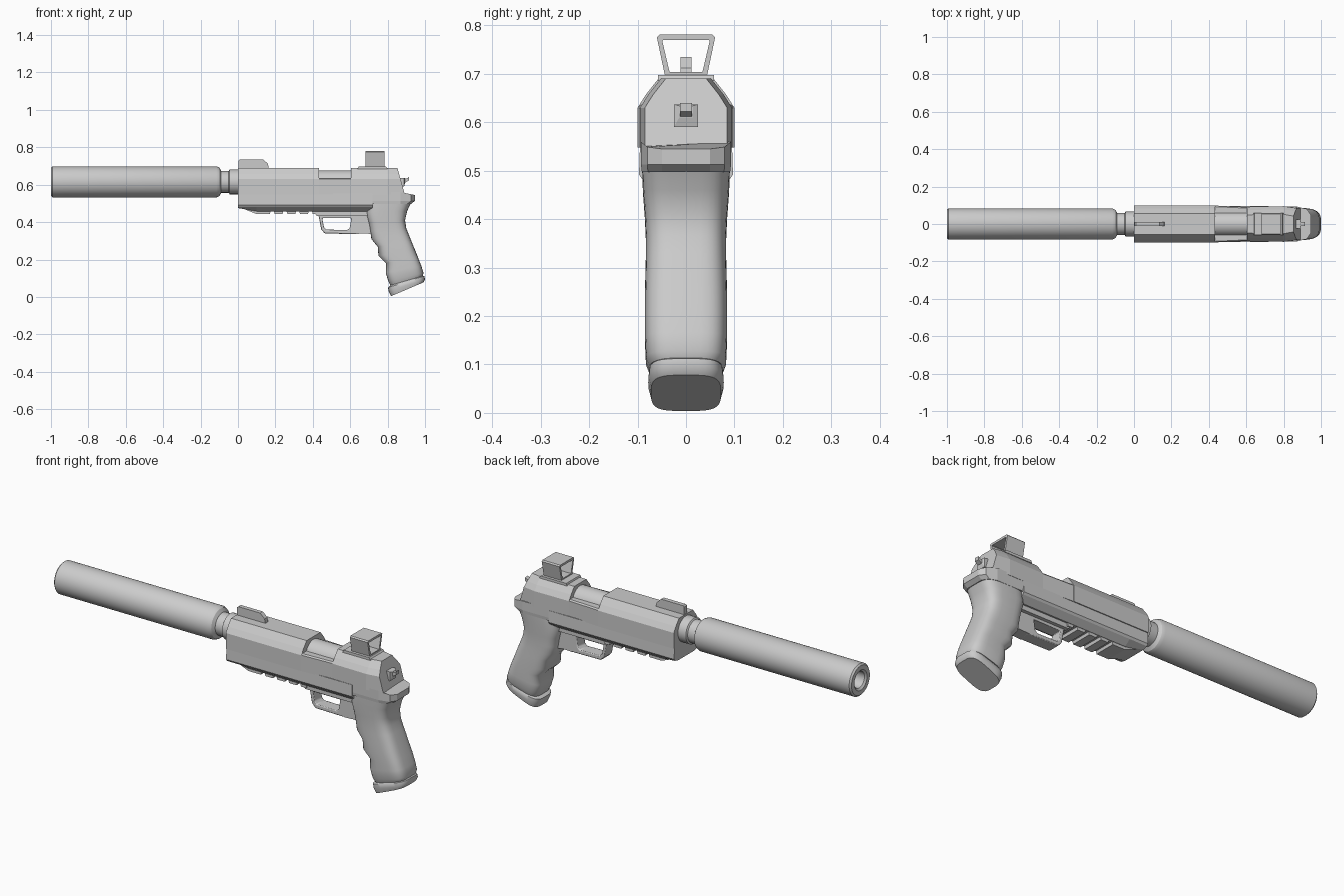
import bpy, bmesh, math

if "Cube" in bpy.data.objects:
    bpy.data.objects.remove(bpy.data.objects["Cube"])

def make(name, verts, faces, smooth=None, bevel=0):
    me = bpy.data.meshes.new(name)
    me.from_pydata(verts, [], faces)
    bm = bmesh.new()
    bm.from_mesh(me)
    bmesh.ops.recalc_face_normals(bm, faces=bm.faces)
    bm.to_mesh(me)
    bm.free()
    ob = bpy.data.objects.new(name, me)
    bpy.context.collection.objects.link(ob)
    if bevel:
        m = ob.modifiers.new("bevel", 'BEVEL')
        m.width, m.segments, m.limit_method = bevel, 2, 'ANGLE'
    if smooth:
        bpy.ops.object.select_all(action='DESELECT')
        ob.select_set(True)
        bpy.context.view_layer.objects.active = ob
        bpy.ops.object.shade_smooth_by_angle(angle=math.radians(smooth))
    return ob

def loft(name, rings, **kw):
    """Skin equal-length rings and cap both ends."""
    n = len(rings[0])
    faces = [(k*n+i, k*n+(i+1) % n, (k+1)*n+(i+1) % n, (k+1)*n+i)
             for k in range(len(rings)-1) for i in range(n)]
    faces += [tuple(range(n)), tuple(range((len(rings)-1)*n, len(rings)*n))]
    return make(name, [p for r in rings for p in r], faces, **kw)

def lathe(name, profile, z=0.615, n=48):
    """Turn (x, radius) points round the bore axis."""
    return loft(name, [[(x, r*math.cos(2*math.pi*i/n), z+r*math.sin(2*math.pi*i/n))
                        for i in range(n)] for x, r in profile], smooth=30)

def prism(name, pts, hw, **kw):
    """Side profile in xz, extruded across y."""
    return loft(name, [[(x, y, z) for x, z in pts] for y in (-hw, hw)], **kw)

def window(name, outer, inner, place, lo, hi, **kw):
    """Closed loop with a hole, extruded from lo to hi."""
    n = len(outer)
    rings = [(outer, lo), (outer, hi), (inner, hi), (inner, lo)]
    verts = [place(a, b, d) for r, d in rings for a, b in r]
    faces = [(k*n+i, k*n+(i+1) % n, (k+1) % 4*n+(i+1) % n, (k+1) % 4*n+i)
             for k in range(4) for i in range(n)]
    return make(name, verts, faces, **kw)

def section(half):
    """Mirror half of a yz cross-section; each point is (x, y, z)."""
    return half + [(x, -y, z) for x, y, z in reversed(half)]

# Suppressor with open bore, and threaded neck
lathe("suppressor", [(-0.09, 0.06), (-0.10, 0.076), (-0.115, 0.083), (-0.992, 0.083),
                     (-1.0, 0.075), (-1.0, 0.052), (-0.992, 0.042), (-0.80, 0.04)])
lathe("barrel_neck", [(-0.11, 0.058), (-0.05, 0.058), (-0.045, 0.066), (0.02, 0.066)])
lathe("chamber_barrel", [(0.40, 0.064), (0.64, 0.064)], z=0.612)

# Slide: faceted front, low middle around the ejection opening, sloping rear
def slide_ring(x, w, slope=0):
    prof = [(w, 0.548), (w, 0.63), (w-0.017, 0.657), (w-0.043, 0.69)]
    return section([(x - slope*(z-0.548), y, z) for y, z in prof])

def low_ring(x, w):
    return section([(x, w, 0.548), (x, w, 0.63), (x, w-0.006, 0.637)])

loft("slide_front", [slide_ring(0, 0.1), slide_ring(0.433, 0.1)])
loft("slide_middle", [low_ring(0.42, 0.099), low_ring(0.62, 0.09)])
loft("slide_rear", [slide_ring(0.605, 0.092), slide_ring(0.80, 0.095), slide_ring(0.892, 0.085, 0.28)])

# Hammer spur with a tapered collar
def box_ring(x, w, z0, z1):
    return section([(x, w, z0), (x, w, z1)])

loft("hammer_collar", [box_ring(0.85, 0.025, 0.59, 0.637), box_ring(0.888, 0.025, 0.59, 0.637),
                       box_ring(0.893, 0.014, 0.61, 0.634)])
prism("hammer_spur", [(0.87, 0.605), (0.87, 0.632), (0.90, 0.632), (0.913, 0.64), (0.913, 0.622), (0.895, 0.612)], 0.012)

# Frame and accessory rail
def frame_ring(x, bottom, w):
    return section([(x, 0.095, 0.552), (x, 0.097, 0.492), (x, 0.09, 0.482), (x, w, bottom)])

loft("frame", [frame_ring(0, 0.475, 0.065), frame_ring(0.1, 0.458, 0.058), frame_ring(0.72, 0.458, 0.058)])
rail = [(0.02, 0.475), (0.10, 0.443)]
for x in (0.17, 0.238, 0.306, 0.374):
    rail += [(x, 0.443), (x+0.004, 0.457), (x+0.022, 0.457), (x+0.026, 0.443)]
rail += [(0.43, 0.443), (0.43, 0.475)]
prism("rail", rail, 0.056)
prism("frame_underside", [(0.40, 0.47), (0.42, 0.434), (0.72, 0.434), (0.72, 0.47)], 0.05)

# Trigger guard with solid rear web
window("trigger_guard",
       [(0.43, 0.44), (0.445, 0.36), (0.465, 0.339), (0.60, 0.337), (0.64, 0.337), (0.64, 0.44)],
       [(0.45, 0.421), (0.46, 0.372), (0.472, 0.36), (0.585, 0.358), (0.598, 0.37), (0.606, 0.421)],
       lambda a, b, d: (a, d, b), -0.032, 0.032, bevel=0.004, smooth=30)
prism("guard_web", [(0.63, 0.44), (0.63, 0.337), (0.69, 0.34), (0.73, 0.33), (0.73, 0.44)], 0.032)

# Rear tang above the grip
tang = section([(0.69, 0.093, 0), (0.87, 0.093, 0), (0.925, 0.08, 0), (0.945, 0.05, 0)])
loft("tang", [[(x - (0.02 if x > 0.9 else 0), y*0.98, 0.497) for x, y, _ in tang],
              [(x, y, 0.513) for x, y, _ in tang],
              [(x, y, 0.56 - max(0, x-0.87)*0.2) for x, y, _ in tang]])

# Grip with finger swells: front x,z / back x,z / half width
def grip_ring(fx, fz, bx, bz, w, n=40, power=0.55):
    ring = []
    for i in range(n):
        c, s = math.cos(2*math.pi*i/n), math.sin(2*math.pi*i/n)
        u = math.copysign(abs(c)**power, c)*0.5 + 0.5
        v = math.copysign(abs(s)**power, s)
        ring.append((fx+(bx-fx)*u, w*v, fz+(bz-fz)*u))
    return ring

grip = [(0.695, 0.515, 0.93, 0.515, 0.091), (0.685, 0.45, 0.905, 0.46, 0.089),
        (0.70, 0.395, 0.893, 0.41, 0.085), (0.708, 0.35, 0.90, 0.367, 0.083),
        (0.713, 0.31, 0.915, 0.33, 0.083), (0.747, 0.268, 0.93, 0.292, 0.084),
        (0.751, 0.22, 0.945, 0.255, 0.085), (0.792, 0.18, 0.963, 0.21, 0.085),
        (0.79, 0.13, 0.98, 0.167, 0.085), (0.803, 0.085, 0.992, 0.128, 0.083),
        (0.815, 0.062, 0.988, 0.112, 0.075)]
loft("grip", [grip_ring(*g) for g in grip], smooth=50)
loft("magazine_base", [grip_ring(*g) for g in [
    (0.82, 0.065, 0.98, 0.115, 0.068), (0.802, 0.05, 0.996, 0.112, 0.076),
    (0.806, 0.03, 1.0, 0.095, 0.078), (0.818, 0.004, 0.992, 0.078, 0.072)]], smooth=40)

# Front sight blade
prism("front_sight", [(0.003, 0.68), (0.003, 0.73), (0.01, 0.735), (0.135, 0.735),
                      (0.16, 0.712), (0.166, 0.68)], 0.011)

# Reflex sight: base pad and open window
prism("sight_base", [(0.64, 0.685), (0.645, 0.698), (0.79, 0.698), (0.80, 0.685)], 0.058)
window("sight_window",
       [(-0.043, 0.694), (0.043, 0.694), (0.06, 0.775), (0.054, 0.781), (-0.054, 0.781), (-0.06, 0.775)],
       [(-0.034, 0.704), (0.034, 0.704), (0.049, 0.768), (0.047, 0.77), (-0.047, 0.77), (-0.049, 0.768)],
       lambda a, b, d: (d, a, b), 0.682, 0.784)
